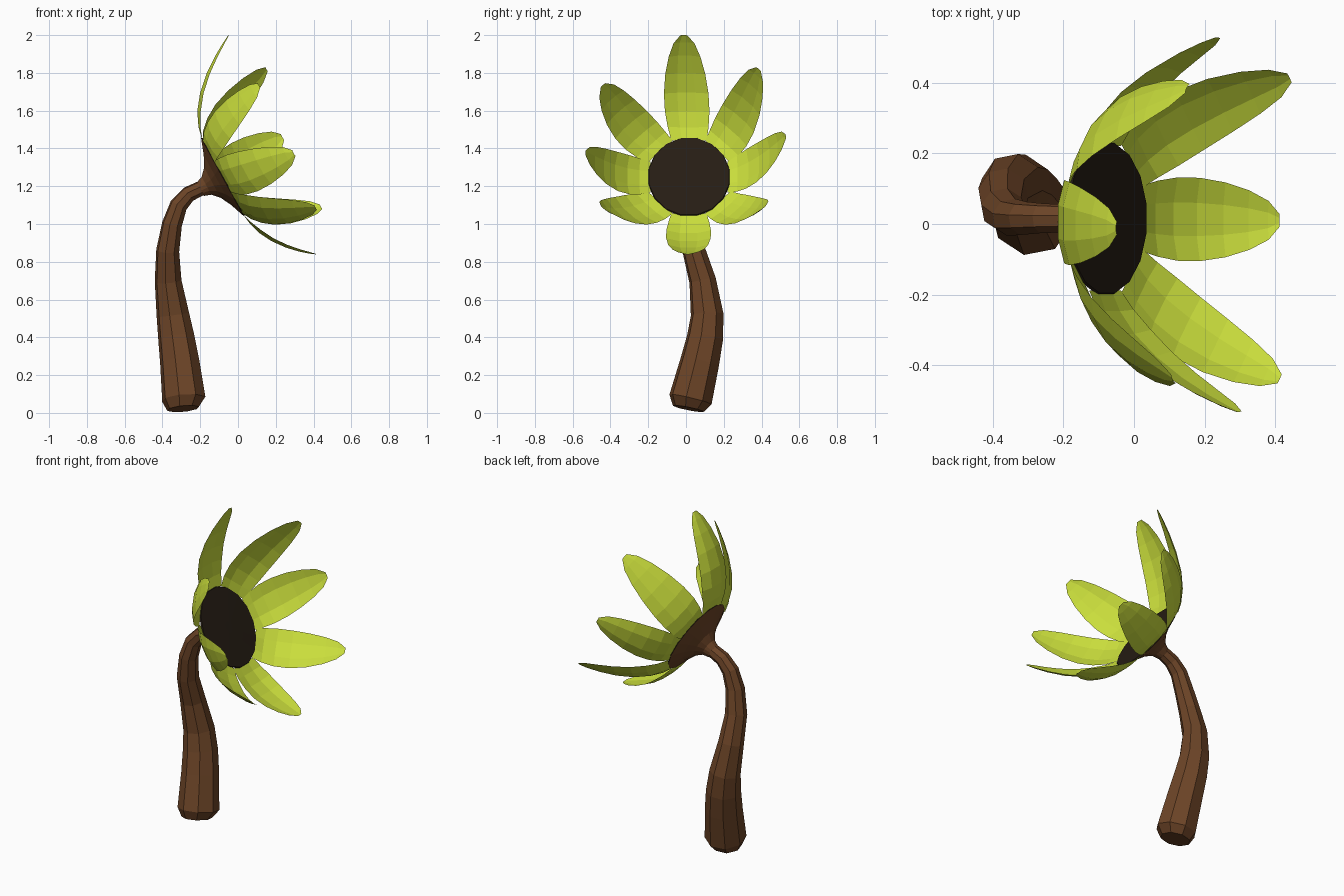
import bpy, math
from mathutils import Vector

if "Cube" in bpy.data.objects:
    bpy.data.objects.remove(bpy.data.objects["Cube"])

C = Vector((-0.079, 0.016, 1.25))       # flower centre
N = Vector((0.877, 0, 0.48)).normalized()  # facing direction
S = Vector((0, 1, 0))
U = N.cross(S)                           # "up" in the flower plane


def material(name, col):
    m = bpy.data.materials.new(name)
    m.diffuse_color = (*col, 1)
    m.use_nodes = True
    m.node_tree.nodes["Principled BSDF"].inputs["Base Color"].default_value = m.diffuse_color
    return m


BROWN = material("bark_brown", (0.15, 0.058, 0.020))
DARK = material("seed_dark", (0.019, 0.012, 0.007))
GREEN = material("petal_green", (0.59, 0.73, 0.045))


def make(name, verts, faces, mat):
    me = bpy.data.meshes.new(name)
    me.from_pydata([tuple(v) for v in verts], [], faces)
    me.materials.append(mat)
    ob = bpy.data.objects.new(name, me)
    bpy.context.collection.objects.link(ob)
    return ob


def ring(c, a, b, r, n, phase=0.0):
    return [c + r * (a * math.cos(2 * math.pi * (i + phase) / n)
                     + b * math.sin(2 * math.pi * (i + phase) / n)) for i in range(n)]


def loft(name, rings, mat, cap_start=True, cap_end=True):
    n = len(rings[0])
    verts = [v for r in rings for v in r]
    faces = [(k * n + i, k * n + (i + 1) % n, (k + 1) * n + (i + 1) % n, (k + 1) * n + i)
             for k in range(len(rings) - 1) for i in range(n)]
    if cap_start:
        faces.append(tuple(reversed(range(n))))
    if cap_end:
        faces.append(tuple(range(len(verts) - n, len(verts))))
    return make(name, verts, faces, mat)


# Stem: eight-sided tapering sweep (x, y, z, radius)
path = [(-0.290, 0.014, 0.022, 0.086), (-0.287, 0.024, 0.072, 0.117),
        (-0.309, 0.073, 0.27, 0.106), (-0.327, 0.101, 0.40, 0.098),
        (-0.345, 0.112, 0.52, 0.088), (-0.370, 0.088, 0.70, 0.072),
        (-0.372, 0.042, 0.86, 0.062), (-0.349, 0.019, 1.00, 0.054),
        (-0.314, 0.016, 1.10, 0.048), (-0.262, 0.016, 1.158, 0.043),
        (-0.195, 0.016, 1.19, 0.040)]
pts = [Vector(p[:3]) for p in path]
rings = []
for i, p in enumerate(pts):
    t = (pts[min(i + 1, len(pts) - 1)] - pts[max(i - 1, 0)]).normalized()
    if i == 0:
        t = Vector((-0.1, 0.2, 1)).normalized()
    if i == len(pts) - 1:
        t = N
    a = (S - t * t.dot(S)).normalized()
    rings.append(ring(p, -t.cross(a), -a, path[i][3], 8, 0.25))
loft("stem", rings, BROWN)

# Flared cup behind the seed disc
cup = [(-0.137, 0.038), (-0.10, 0.050), (-0.065, 0.085), (-0.035, 0.14), (-0.004, 0.220)]
loft("flower_cup", [ring(C + N * h, S, -U * 1.09, r, 16, 0.5) for h, r in cup],
     BROWN, cap_end=False)

# Seed disc, nearly flat
seed = [(-0.004, 0.220), (0.004, 0.216), (0.006, 0.11), (0.007, 0.03)]
loft("seed_disc", [ring(C + N * h, S, -U * 1.09, r, 16, 0.5) for h, r in seed],
     DARK, cap_start=False)

# Petals: curved, cupped sheets from the rim to each tip
tips = [(-0.05, -0.012, 2.00), (0.15, 0.385, 1.82), (0.235, 0.528, 1.46), (0.44, 0.415, 1.09),
        (0.412, 0.01, 0.84), (0.412, -0.44, 1.085), (0.295, -0.532, 1.375), (0.11, -0.44, 1.735)]
outline = [(0, 0.094), (0.15, 0.108), (0.32, 0.118), (0.5, 0.118), (0.68, 0.106),
           (0.83, 0.084), (0.94, 0.055), (1.0, 0.018)]
up = Vector((-0.48, 0, 0.877))
for k, tip in enumerate(tips):
    T = Vector(tip) - C
    a = math.radians(45 * k)
    d = up * math.cos(a) + S * math.sin(a)
    flat = T - N * T.dot(N)
    base = d * 0.205 * (1 + 0.08 * abs(math.cos(a))) - N * 0.003
    lift = 0.018 + 0.026 * abs(math.sin(a)) + 0.014 * max(0, math.cos(a))
    ctrl = base + (flat - base) * 0.56 + N * lift
    side = N.cross(d).normalized()
    verts = []
    for t, w in outline:
        p = base * (1 - t) ** 2 + ctrl * 2 * t * (1 - t) + T * t * t
        tan = ((ctrl - base) * (1 - t) + (T - ctrl) * t).normalized()
        nor = tan.cross(side).normalized()
        if nor.dot(N) < 0:
            nor = -nor
        cupping = 0.022 * min(1, t * 4) * (w / 0.12)
        for s in (-1, -0.4, 0.4, 1):
            verts.append(C + p + side * w * s + nor * cupping * (s * s - 0.4))
    faces = [(r * 4 + i, r * 4 + i + 1, r * 4 + i + 5, r * 4 + i + 4)
             for r in range(len(outline) - 1) for i in range(3)]
    make(f"petal_{k + 1}", verts, faces, GREEN)
